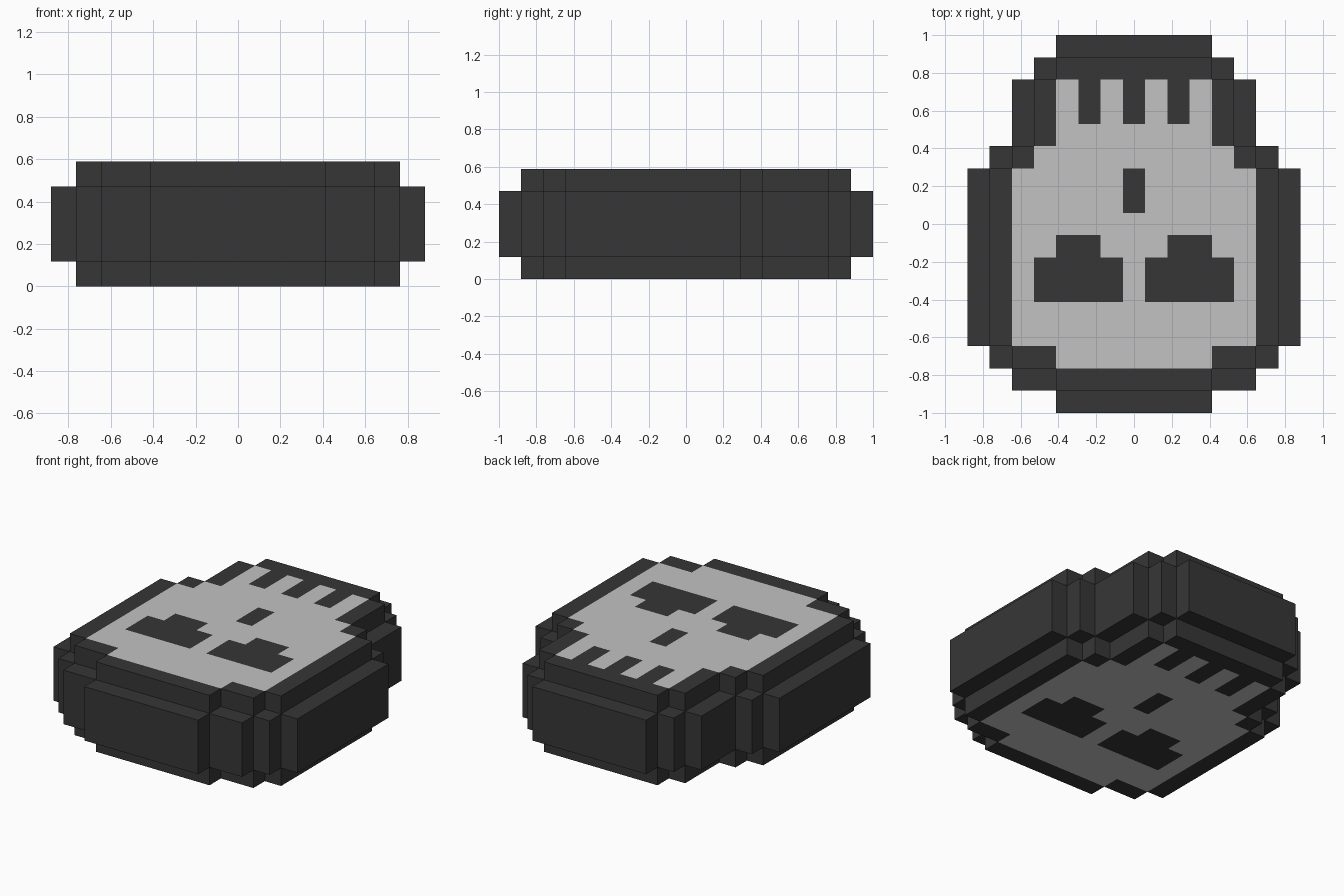
import bpy
import bmesh
import math
from mathutils import Vector

old = bpy.data.objects.get("Cube")
if old:
    bpy.data.objects.remove(old, do_unlink=True)

U = 2 / 17  # edge length of one block


def make_material(name, value):
    mat = bpy.data.materials.new(name)
    mat.use_nodes = True
    colour = (value, value, value, 1)
    mat.diffuse_color = colour
    bsdf = mat.node_tree.nodes["Principled BSDF"]
    bsdf.inputs["Base Color"].default_value = colour
    bsdf.inputs["Roughness"].default_value = 0.9
    return mat


charcoal = make_material("charcoal", 0.037)
light_grey = make_material("light_grey", 0.54)

# Rounded block outline: half width of each row, from back to front
half_widths = [3, 4, 5, 5, 5, 6] + [7] * 8 + [6, 5, 3]
outline = {(i, 8 - row) for row, h in enumerate(half_widths) for i in range(-h, h + 1)}


def inset(cells):
    """Keep only the cells surrounded on all four sides."""
    return {(i, j) for i, j in cells
            if {(i + 1, j), (i - 1, j), (i, j + 1), (i, j - 1)} <= cells}


cap = inset(outline)   # stepped-in top and bottom layers
bone = inset(cap)      # pale area inside the dark rim


def is_feature(i, j):
    """Dark tooth gaps, nose and eye sockets, mirrored across x."""
    a = abs(i)
    teeth = a in (0, 2) and j in (5, 6)
    nose = a == 0 and j in (1, 2)
    eyes = (j == -1 and a in (2, 3)) or (j in (-2, -3) and 1 <= a <= 4)
    return teeth or nose or eyes


def is_light(i, j):
    return (i, j) in bone and not is_feature(i, j)


# Solid block body: only the outward faces of the filled cells
filled = {(i, j, k) for k in range(5)
          for i, j in (cap if k in (0, 4) else outline)}
bm = bmesh.new()
corners = {}


def corner(p):
    key = tuple(round(c * 2) for c in p)
    if key not in corners:
        corners[key] = bm.verts.new(p * U)
    return corners[key]


directions = [Vector(d) for d in
              ((1, 0, 0), (-1, 0, 0), (0, 1, 0), (0, -1, 0), (0, 0, 1), (0, 0, -1))]
for cell in sorted(filled):
    for n in directions:
        if tuple(int(c + d) for c, d in zip(cell, n)) in filled:
            continue
        side = Vector((n.y, n.z, n.x))
        up = n.cross(side)
        middle = Vector(cell) + Vector((0, 0, 0.5)) + n / 2
        face = bm.faces.new([corner(middle + (side * s + up * t) / 2)
                             for s, t in ((-1, -1), (1, -1), (1, 1), (-1, 1))])
        # Paint the skull face on the top and the underside
        if n.z and cell[2] in (0, 4) and is_light(cell[0], cell[1]):
            face.material_index = 1

# Merge the small squares into large flat faces of one colour
bmesh.ops.dissolve_limit(bm, angle_limit=math.radians(1), verts=bm.verts[:],
                         edges=bm.edges[:], delimit={'MATERIAL'})
bmesh.ops.triangulate(bm, faces=[f for f in bm.faces if len(f.verts) > 4])

mesh = bpy.data.meshes.new("skull_block")
mesh.materials.append(charcoal)
mesh.materials.append(light_grey)
bm.to_mesh(mesh)
bm.free()
skull = bpy.data.objects.new("skull_block", mesh)
bpy.context.collection.objects.link(skull)
